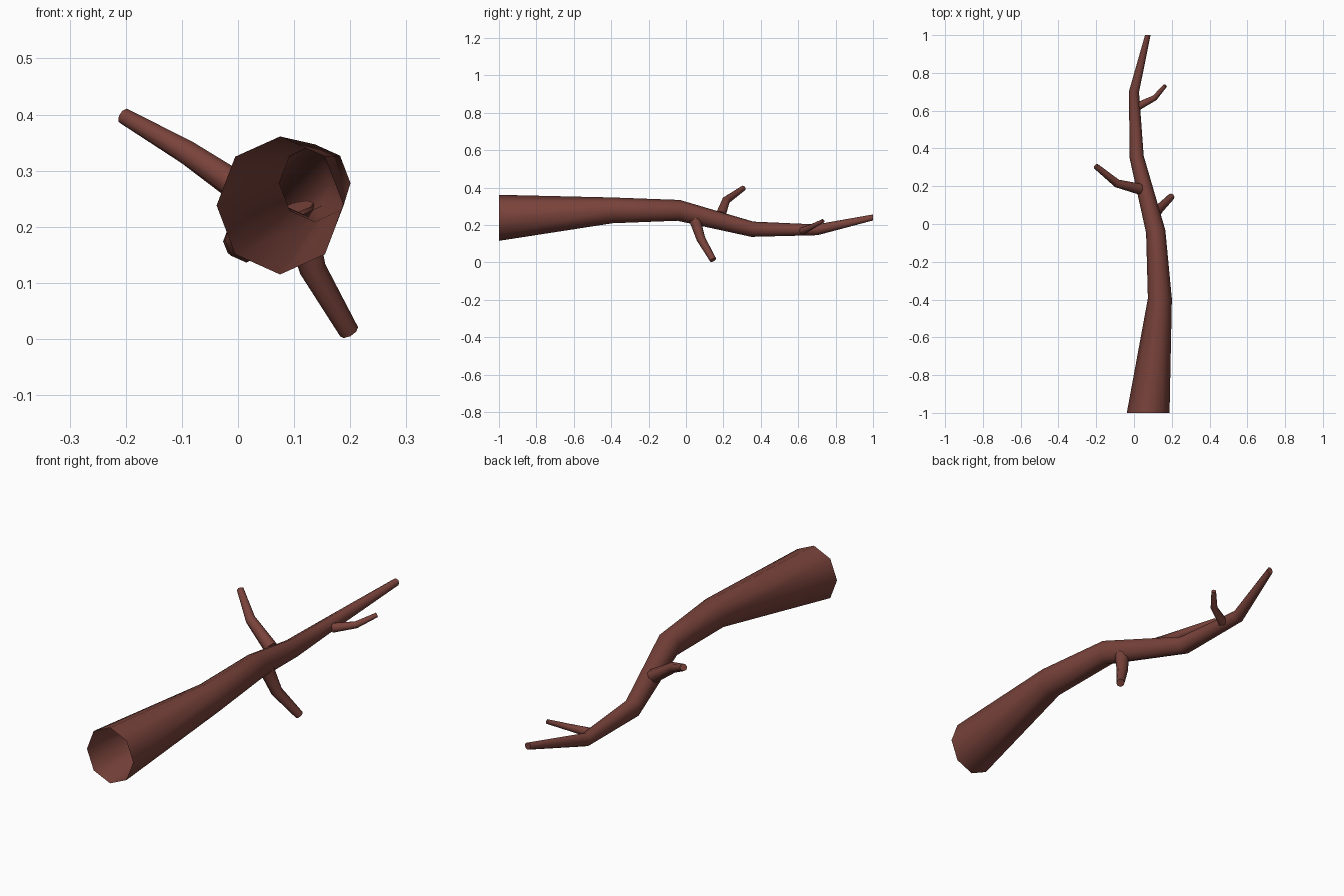
import bpy, bmesh, math
from mathutils import Vector

if "Cube" in bpy.data.objects:
    bpy.data.objects.remove(bpy.data.objects["Cube"])

bark = bpy.data.materials.new("reddish brown bark")
bark.diffuse_color = (0.19, 0.055, 0.043, 1)
bark.use_nodes = True
bark.node_tree.nodes["Principled BSDF"].inputs["Base Color"].default_value = bark.diffuse_color


def tube(name, path, sides=8, squash=1.0, start=None, end=None, cap_start=False):
    """Tapered tube through (x, y, z, radius) points, capped at its tip."""
    pts = [Vector(p[:3]) for p in path]
    bm = bmesh.new()
    rings = []
    for i, p in enumerate(pts):
        a = (p - pts[i - 1]).normalized() if i else Vector()
        b = (pts[i + 1] - p).normalized() if i < len(pts) - 1 else Vector()
        t = (a + b).normalized()
        if i == 0 and start:
            t = Vector(start)
        if i == len(pts) - 1 and end:
            t = Vector(end)
        side = t.cross(Vector((0, 0, 1))).normalized()
        up = side.cross(t)
        r = path[i][3]
        rings.append([bm.verts.new(p + side * r * squash * math.cos(k * math.tau / sides)
                                   + up * r * math.sin(k * math.tau / sides))
                      for k in range(sides)])
    for lo, hi in zip(rings, rings[1:]):
        for k in range(sides):
            n = (k + 1) % sides
            bm.faces.new((lo[k], lo[n], hi[n], hi[k])).smooth = True
    bm.faces.new(rings[-1])
    if cap_start:
        bm.faces.new(rings[0][::-1])
    bm.normal_update()
    # make sure the walls face outwards
    f = bm.faces[:][0]
    if f.normal.dot(f.calc_center_median() - (pts[0] + pts[1]) / 2) < 0:
        bmesh.ops.reverse_faces(bm, faces=bm.faces[:])
    me = bpy.data.meshes.new(name)
    bm.to_mesh(me)
    bm.free()
    me.materials.append(bark)
    ob = bpy.data.objects.new(name, me)
    bpy.context.collection.objects.link(ob)


# Main limb, open at the thick end
tube("main_branch", [
    (0.075, -1.0, 0.238, 0.123),
    (0.137, -0.395, 0.278, 0.069),
    (0.115, -0.04, 0.278, 0.056),
    (0.014, 0.355, 0.177, 0.041),
    (0.0, 0.70, 0.174, 0.029),
    (0.073, 1.0, 0.24, 0.016)],
    squash=0.92, start=(0, 1, 0), end=(0, 1, 0))

# Side twigs
tube("upper_left_twig", [
    (0.03, 0.185, 0.25, 0.029),
    (-0.09, 0.215, 0.332, 0.022),
    (-0.203, 0.307, 0.397, 0.015)], cap_start=True)
tube("lower_right_twig", [
    (0.105, 0.045, 0.235, 0.031),
    (0.133, 0.08, 0.125, 0.024),
    (0.198, 0.145, 0.013, 0.018)], cap_start=True)
tube("end_twig", [
    (0.025, 0.625, 0.168, 0.021),
    (0.11, 0.668, 0.188, 0.015),
    (0.166, 0.733, 0.222, 0.010)], cap_start=True)
